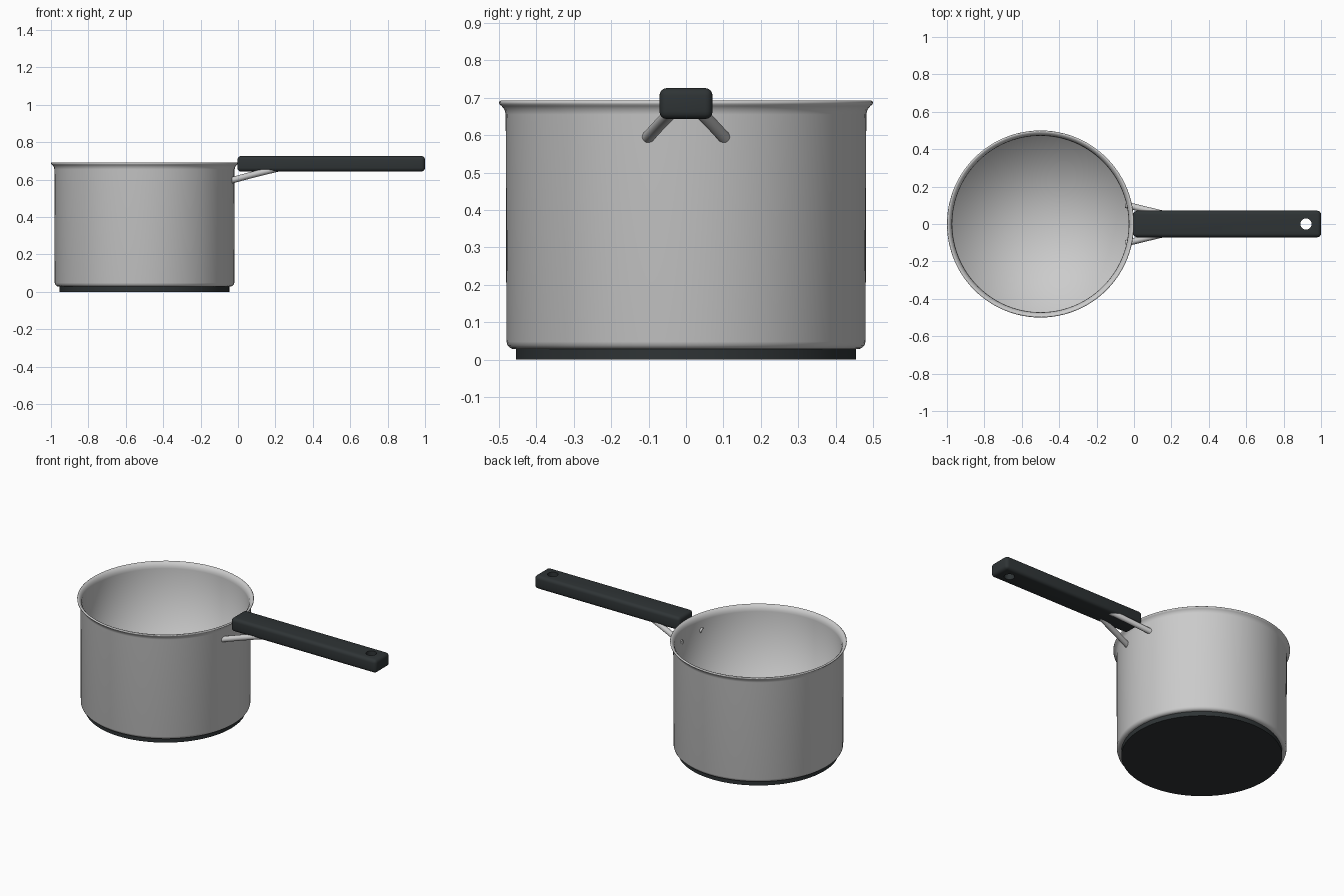
import bpy, bmesh, math

if "Cube" in bpy.data.objects:
    bpy.data.objects.remove(bpy.data.objects["Cube"])

dark = bpy.data.materials.new("dark_grip")
dark.diffuse_color = (0.028, 0.034, 0.036, 1)
dark.use_nodes = True
dark.node_tree.nodes["Principled BSDF"].inputs["Base Color"].default_value = dark.diffuse_color


def finish(ob, angle, mat=None):
    bpy.ops.object.select_all(action='DESELECT')
    ob.select_set(True)
    bpy.context.view_layer.objects.active = ob
    bpy.ops.object.shade_smooth_by_angle(angle=math.radians(angle))
    if mat:
        ob.data.materials.append(mat)


def lathe(name, profile, centre, angle, mat=None, steps=96):
    bm = bmesh.new()
    verts = [bm.verts.new((r, 0, z)) for r, z in profile]
    edges = [bm.edges.new(p) for p in zip(verts, verts[1:])]
    bmesh.ops.spin(bm, geom=verts + edges, cent=(0, 0, 0), axis=(0, 0, 1),
                   angle=2 * math.pi, steps=steps)
    bmesh.ops.remove_doubles(bm, verts=bm.verts, dist=1e-4)
    bmesh.ops.recalc_face_normals(bm, faces=bm.faces)
    me = bpy.data.meshes.new(name)
    bm.to_mesh(me)
    bm.free()
    ob = bpy.data.objects.new(name, me)
    ob.location = centre
    bpy.context.collection.objects.link(ob)
    finish(ob, angle, mat)
    return ob


# pot: outer wall, flared rim, thin inner wall and floor
lathe("pot", [(0, 0.028), (0.462, 0.028), (0.470, 0.031), (0.477, 0.038),
              (0.480, 0.048), (0.482, 0.655), (0.485, 0.668), (0.493, 0.678),
              (0.499, 0.683), (0.500, 0.689), (0.496, 0.692), (0.490, 0.691),
              (0.481, 0.682), (0.474, 0.670), (0.472, 0.655), (0.470, 0.046),
              (0, 0.040)], (-0.5, 0, 0), 95)

# base plate
lathe("base_plate", [(0, 0), (0.455, 0), (0.455, 0.030), (0, 0.030)],
      (-0.5, 0, 0), 30, dark)

# handle: rounded bar
bpy.ops.mesh.primitive_cube_add(size=1, location=(0.4985, 0, 0.6845))
handle = bpy.context.object
handle.name = "handle"
handle.scale = (1.003, 0.142, 0.083)
bpy.ops.object.transform_apply(location=False, rotation=False, scale=True)
bev = handle.modifiers.new("round", 'BEVEL')
bev.width = 0.02
bev.segments = 4

# hanging hole through the handle
bpy.ops.mesh.primitive_cylinder_add(vertices=40, radius=0.03, depth=0.3,
                                    location=(0.92, 0, 0.685))
cutter = bpy.context.object
cutter.name = "hole_cutter"
cutter.hide_render = True
cut = handle.modifiers.new("hole", 'BOOLEAN')
cut.operation = 'DIFFERENCE'
cut.object = cutter
cut.solver = 'EXACT'
bpy.context.view_layer.objects.active = handle
for m in ("round", "hole"):
    bpy.ops.object.modifier_apply(modifier=m)
bpy.data.objects.remove(cutter)
finish(handle, 40, dark)

# two bent rods joining pot and handle
for side, label in ((1, "back"), (-1, "front")):
    cu = bpy.data.curves.new("rod_" + label, 'CURVE')
    cu.dimensions = '3D'
    cu.bevel_depth = 0.017
    cu.bevel_resolution = 4
    cu.use_fill_caps = True
    sp = cu.splines.new('BEZIER')
    path = [(-0.042, 0.102, 0.594), (0.09, 0.070, 0.629), (0.25, 0.032, 0.668)]
    sp.bezier_points.add(len(path) - 1)
    for bp, (x, y, z) in zip(sp.bezier_points, path):
        bp.co = (x, side * y, z)
        bp.handle_left_type = bp.handle_right_type = 'AUTO'
    ob = bpy.data.objects.new("rod_" + label, cu)
    bpy.context.collection.objects.link(ob)
    bpy.ops.object.select_all(action='DESELECT')
    ob.select_set(True)
    bpy.context.view_layer.objects.active = ob
    bpy.ops.object.convert(target='MESH')
    finish(bpy.context.object, 40)
